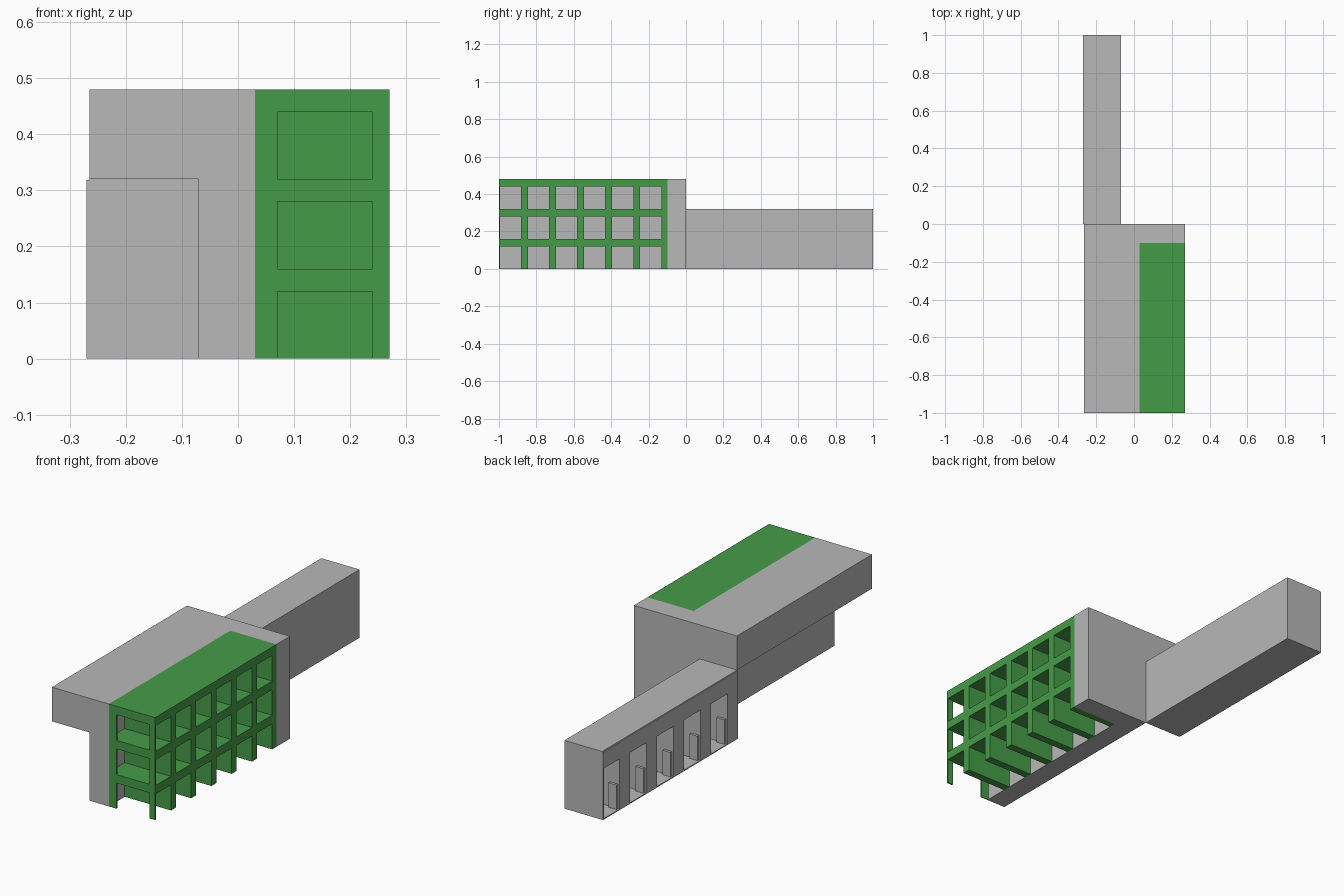
import bpy, bmesh

if "Cube" in bpy.data.objects:
    bpy.data.objects.remove(bpy.data.objects["Cube"])


def material(name, rgb):
    m = bpy.data.materials.new(name)
    m.diffuse_color = (*rgb, 1)
    m.use_nodes = True
    m.node_tree.nodes["Principled BSDF"].inputs["Base Color"].default_value = m.diffuse_color
    return m


GREY = material("concrete_grey", (0.48, 0.48, 0.48))
GREEN = material("frame_green", (0.06, 0.33, 0.065))


def boxes(name, mat, ranges):
    """One object made from boxes given as (x0, x1, y0, y1, z0, z1)."""
    bm = bmesh.new()
    for x0, x1, y0, y1, z0, z1 in ranges:
        vs = bmesh.ops.create_cube(bm, size=1)["verts"]
        for v in vs:
            v.co.x = x1 if v.co.x > 0 else x0
            v.co.y = y1 if v.co.y > 0 else y0
            v.co.z = z1 if v.co.z > 0 else z0
    me = bpy.data.meshes.new(name)
    bm.to_mesh(me)
    bm.free()
    me.materials.append(mat)
    ob = bpy.data.objects.new(name, me)
    bpy.context.collection.objects.link(ob)
    return ob


# Main building: overhanging top storey, narrow core below, stair block behind
boxes("upper_storey", GREY, [(-0.265, 0.03, -1, 0, 0.32, 0.48)])
boxes("lower_core", GREY, [(-0.07, 0.03, -1, 0, 0, 0.32)])
boxes("stair_block", GREY, [(0.03, 0.27, -0.1, 0, 0, 0.48)])

# Green balcony grid: slabs, cross walls and a thin end frame
FLOORS = [0.12, 0.28, 0.44]
boxes("balcony_slabs", GREEN,
      [(0.03, 0.27, -1, -0.1, z, z + 0.04) for z in FLOORS])
boxes("balcony_cross_walls", GREEN,
      [(0.03, 0.27, -0.882 + 0.15 * k, min(-0.845 + 0.15 * k, -0.1), z - 0.12, z)
       for k in range(6) for z in FLOORS])
boxes("balcony_end_frame", GREEN,
      [(x0, x1, -1, -0.994, z - 0.12, z)
       for x0, x1 in ((0.03, 0.07), (0.24, 0.27)) for z in FLOORS])

# Rear wing: shell open to the left
boxes("wing_roof", GREY, [(-0.265, -0.07, 0, 1, 0.24, 0.32)])
boxes("wing_floor", GREY, [(-0.27, -0.07, 0, 1, 0, 0.005)])
boxes("wing_right_wall", GREY, [(-0.08, -0.07, 0, 1, 0.005, 0.24)])
boxes("wing_end_wall", GREY, [(-0.27, -0.08, 0.994, 1, 0.005, 0.24)])

# Bays of the wing: cross walls, thin facade and low blocks beside each pier
BAYS = [0.2 * k for k in range(5)]
boxes("wing_cross_walls", GREY,
      [(-0.265, -0.08, y, y + 0.078, 0.005, 0.24) for y in BAYS])
boxes("wing_facade", GREY,
      [(-0.27, -0.265, 0, 1, 0.24, 0.318)]
      + [(-0.27, -0.265, y, y + 0.078, 0.005, 0.24) for y in BAYS])
boxes("wing_low_blocks", GREY,
      [(-0.262, -0.222, y + 0.078, y + 0.09, 0.005, 0.12) for y in BAYS])
